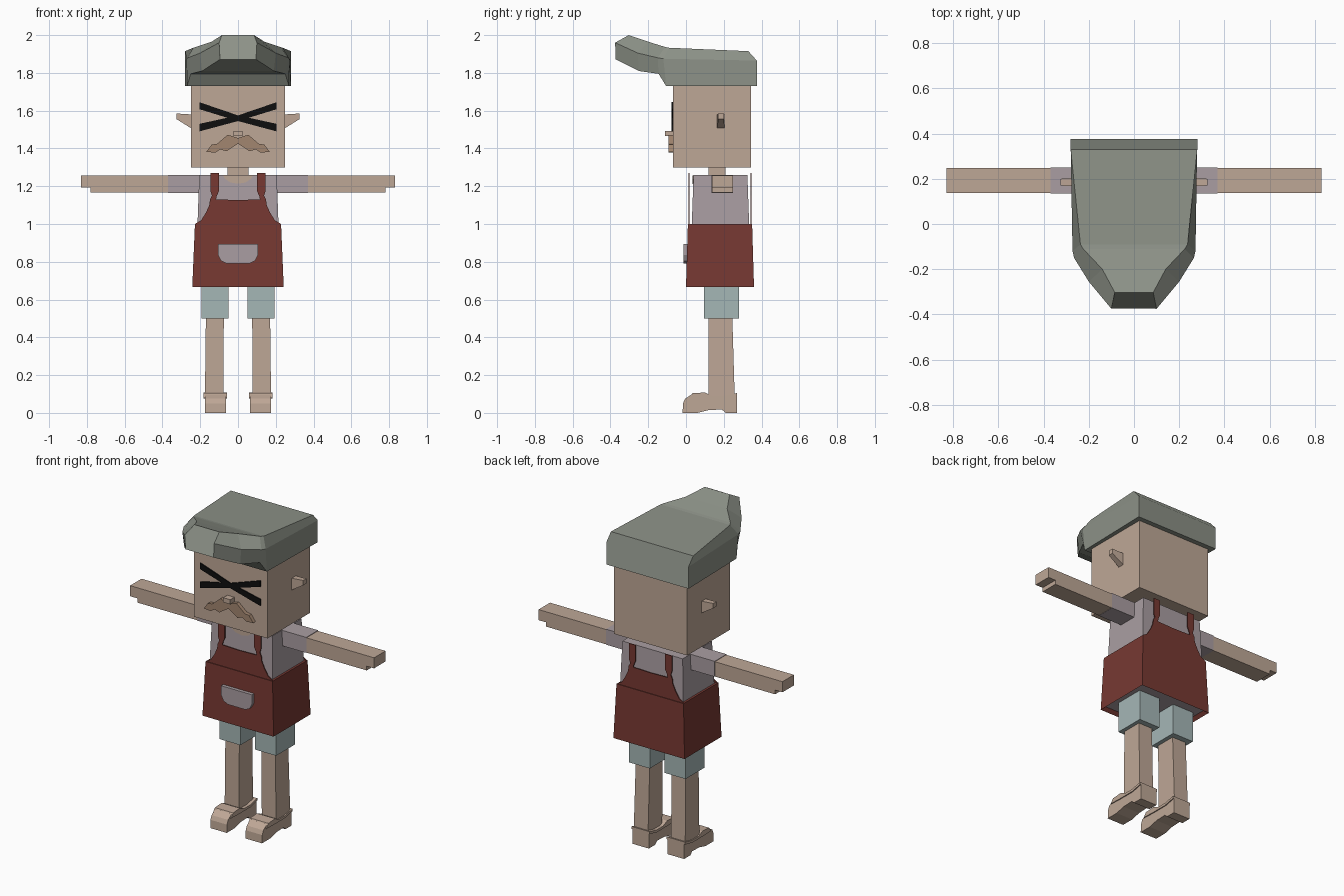
import bpy, bmesh
from mathutils import Vector

cube = bpy.data.objects.get("Cube")
if cube:
    bpy.data.objects.remove(cube, do_unlink=True)


def material(name, *rgb):
    lin = [((c / 255 + 0.055) / 1.055) ** 2.4 for c in rgb] + [1]
    m = bpy.data.materials.new(name)
    m.use_nodes = True
    m.diffuse_color = lin
    node = next(n for n in m.node_tree.nodes if n.type == 'BSDF_PRINCIPLED')
    node.inputs["Base Color"].default_value = lin
    return m


skin = material("skin", 190, 167, 150)
red = material("apron red", 119, 57, 50)
grey = material("shirt grey", 170, 158, 162)
blue = material("shorts blue", 165, 183, 182)
green = material("hat green grey", 141, 146, 136)
brown = material("moustache brown", 162, 134, 112)
black = material("eye black", 14, 14, 14)


def loft(name, rings, mat, mirror=False):
    """Join equal rings of points with side faces and cap both ends."""
    bm = bmesh.new()
    loops = [[bm.verts.new(p) for p in ring] for ring in rings]
    n = len(loops[0])
    for a, b in zip(loops, loops[1:]):
        for i in range(n):
            j = (i + 1) % n
            bm.faces.new((a[i], a[j], b[j], b[i]))
    bm.faces.new(loops[0])
    bm.faces.new(loops[-1])
    bmesh.ops.recalc_face_normals(bm, faces=bm.faces)
    me = bpy.data.meshes.new(name)
    bm.to_mesh(me)
    bm.free()
    me.materials.append(mat)
    ob = bpy.data.objects.new(name, me)
    bpy.context.collection.objects.link(ob)
    if mirror:
        ob.modifiers.new("Mirror", 'MIRROR').use_mirror_merge = False
    return ob


def rect(x0, x1, y0, y1, z):
    return [(x0, y0, z), (x1, y0, z), (x1, y1, z), (x0, y1, z)]


def block(name, low, high, mat, mirror=False):
    return loft(name, [rect(*low), rect(*high)], mat, mirror)


def plate(name, outline, y0, y1, mat, mirror=False):
    return loft(name, [[(x, y, z) for x, z in outline] for y in (y0, y1)], mat, mirror)


def both(half):
    """Complete a half outline across x = 0."""
    return half + [(-x, z) for x, z in reversed(half) if x > 0]


# Head, neck and ears
block("head", (-.25, .25, -.07, .345, 1.30), (-.25, .25, -.07, .345, 1.76), skin)
block("neck", (-.055, .055, .12, .21, 1.2), (-.055, .055, .12, .21, 1.31), skin)
loft("ear", [
    [(.245, .165, 1.505), (.245, .205, 1.505), (.245, .205, 1.58), (.245, .165, 1.58)],
    [(.325, .17, 1.555), (.325, .2, 1.555), (.325, .2, 1.585), (.325, .17, 1.585)],
], skin, True)

# Hat: stations from back to front, each with lower, side and upper edge
stations = [
    [(.28, .375, 1.73), (.28, .375, 1.865), (.28, .33, 1.915)],
    [(.27, -.105, 1.73), (.272, -.12, 1.875), (.237, -.09, 1.933)],
    [(.25, -.145, 1.795), (.265, -.15, 1.88), (.225, -.11, 1.937)],
    [(.19, -.25, 1.81), (.2, -.255, 1.905), (.14, -.2, 1.965)],
    [(.095, -.373, 1.872), (.1, -.375, 1.96), (.085, -.303, 2.0)],
]
loft("hat", [s + [(-x, y, z) for x, y, z in reversed(s)] for s in stations], green)

# Face
plate("crossed_eyes_upper", [(0, 1.545), (0, 1.575), (.205, 1.645), (.205, 1.608)],
      -.077, -.069, black, True)
plate("crossed_eyes_lower", [(0, 1.545), (0, 1.575), (.205, 1.53), (.205, 1.49)],
      -.0765, -.069, black, True)
plate("moustache", both([
    (0, 1.455), (.03, 1.465), (.055, 1.472), (.11, 1.425), (.14, 1.42), (.168, 1.382),
    (.12, 1.378), (.095, 1.395), (.06, 1.385), (.04, 1.4), (0, 1.425)]),
    -.093, -.069, brown)
block("nose", (-.024, .024, -.11, -.069, 1.465), (-.024, .024, -.11, -.069, 1.493), skin)

# Shirt, neckline, sleeves and arms
block("shirt", (-.215, .215, .03, .335, .98), (-.205, .205, .04, .325, 1.26), grey)
plate("neckline", both([(0, 1.213), (.04, 1.22), (.068, 1.238), (.08, 1.258)]),
      .034, .042, skin)
block("sleeve", (.19, .37, .135, .25, 1.165), (.19, .37, .135, .25, 1.26), grey, True)
plate("arm", [(.36, 1.166), (.78, 1.166), (.78, 1.192), (.83, 1.192), (.83, 1.257),
              (.36, 1.257)], .137, .248, skin, True)

# Apron skirt with the shirt showing inside the hem
apron = block("apron", (-.242, .242, 0, .36, .667), (-.228, .228, .01, .35, 1.0), red)
apron.data.materials.append(grey)
bm = bmesh.new()
bm.from_mesh(apron.data)
hem = [f for f in bm.faces if f.normal.z < -.9]
bmesh.ops.inset_region(bm, faces=hem, thickness=.025)
for face in hem:
    face.material_index = 1
    for v in face.verts:
        v.co.z += .02
bm.to_mesh(apron.data)
bm.free()

# Bib with straps, front and back
bib = both([
    (0, .99), (.224, .99), (.226, 1.002), (.195, 1.02), (.17, 1.06), (.152, 1.1),
    (.148, 1.13), (.138, 1.15), (.146, 1.175), (.146, 1.27), (.1, 1.27), (.1, 1.175),
    (.112, 1.15), (.116, 1.13), (0, 1.127)])
plate("front_bib", bib, .014, .019, red)
plate("back_bib", bib, .341, .346, red)
plate("pocket", both([(0, .79), (.06, .79), (.09, .805), (.105, .835), (.105, .893),
                      (0, .893)]), -.014, .01, grey)

# Shorts, legs and shoes
block("shorts_leg", (.05, .193, .095, .28, .5), (.05, .193, .095, .28, .7), blue, True)
block("leg", (.078, .175, .12, .258, .08), (.075, .17, .12, .245, .51), skin, True)
shoe = [(-.018, 0), (-.016, .05), (-.005, .075), (.03, .098), (.1, .102), (.14, .08),
        (.21, .08), (.27, .1), (.27, 0), (.21, 0), (.19, .018), (.12, .015), (.06, 0)]
loft("shoe", [[(x, y, z) for y, z in shoe] for x in (.064, .176)], skin, True)
strap = [(.015, .078), (.035, .104), (.1, .108), (.14, .09), (.2, .09), (.27, .105),
         (.27, .09), (.2, .075), (.1, .075)]
loft("shoe_collar", [[(x, y, z) for y, z in strap] for x in (.058, .182)], skin, True)
